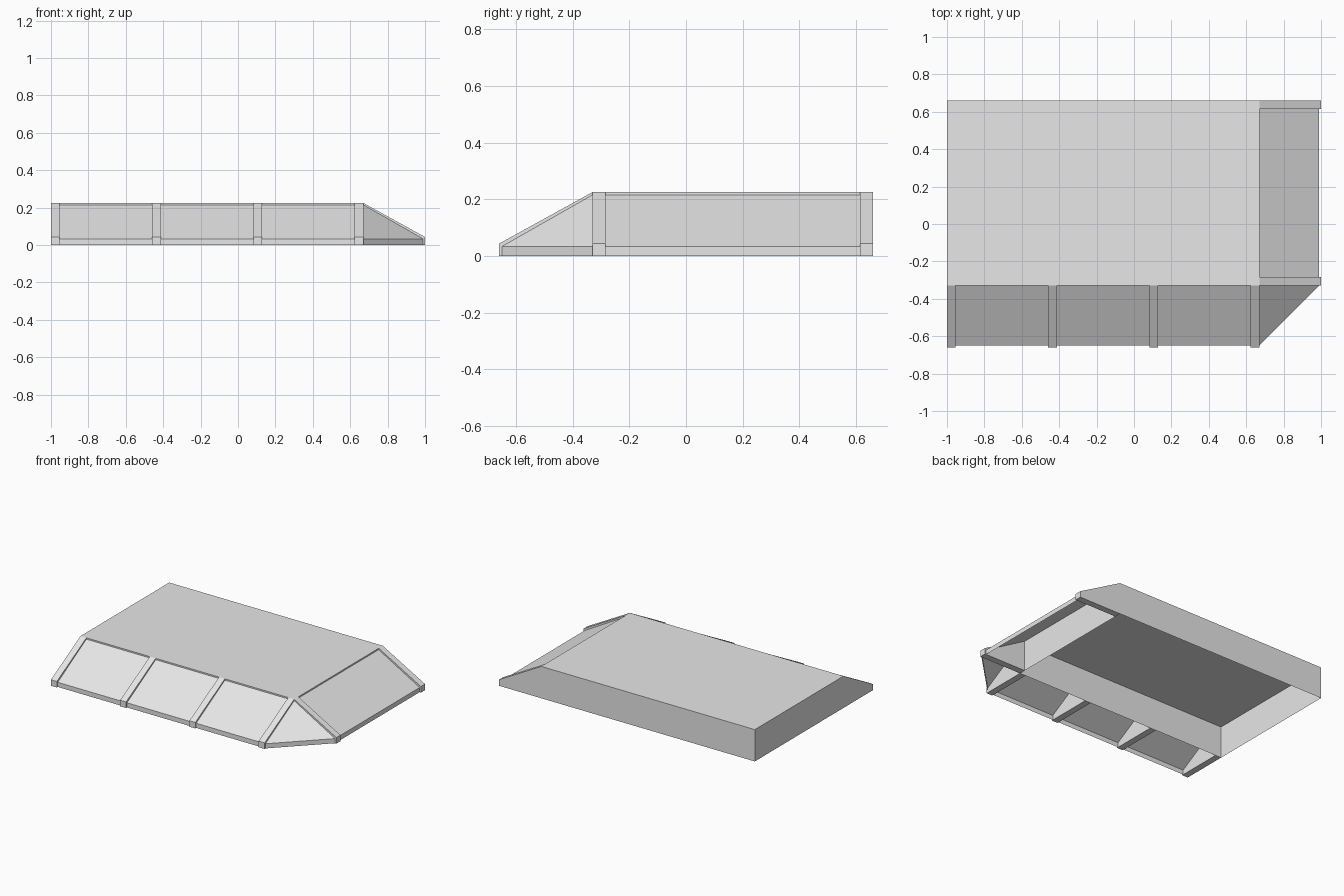
import bpy

cube = bpy.data.objects.get("Cube")
if cube:
    bpy.data.objects.remove(cube, do_unlink=True)

# Shared dimensions
LEFT, EDGE, FRONT, BACK = -1.0, 0.67, -0.33, 0.66   # deck outline
HEIGHT, LIP, RIB = 0.225, 0.043, 0.046              # deck height, rib toe height, rib width
RUN = 0.33                                          # horizontal reach of the slopes
INSET = 0.01                                        # panels sit just below the ribs

grey = bpy.data.materials.new("light_grey")
grey.use_nodes = True
grey.diffuse_color = (0.8, 0.8, 0.8, 1)
grey.node_tree.nodes["Principled BSDF"].inputs["Base Color"].default_value = (0.8, 0.8, 0.8, 1)


def make(name, verts, faces):
    mesh = bpy.data.meshes.new(name)
    mesh.from_pydata(verts, [], faces)
    mesh.materials.append(grey)
    mesh.update()
    obj = bpy.data.objects.new(name, mesh)
    bpy.context.collection.objects.link(obj)
    return obj


def front_point(run, along, z):
    return (along, FRONT - run, z)


def side_point(run, along, z):
    return (EDGE + run, along, z)


def rib(name, point, start):
    """Sloped prism leaning against the deck wall."""
    profile = [(0, 0), (RUN, 0), (RUN, LIP), (0, HEIGHT)]
    verts = [point(r, a, z) for a in (start, start + RIB) for r, z in profile]
    ends = [(0, 1, 2, 3), (7, 6, 5, 4)]
    sides = [(i, i + 4, (i + 1) % 4 + 4, (i + 1) % 4) for i in range(3)]
    make(name, verts, ends + sides)


def panel(name, a, b, tops):
    """Thin sheet: a short upright skirt, then a slope up to the deck."""
    low = LIP - INSET
    verts = [(*a, 0), (*b, 0), (*b, low), (*a, low)]
    verts += [(*t, HEIGHT - INSET) for t in tops]
    make(name, verts, [(0, 1, 2, 3), (3, 2, *range(4, len(verts)))])


# Main deck: a thin box open underneath
outline = [(LEFT, FRONT), (EDGE, FRONT), (EDGE, BACK), (LEFT, BACK)]
deck = [(*p, z) for z in (0, HEIGHT) for p in outline]
walls = [(i, (i + 1) % 4, (i + 1) % 4 + 4, i + 4) for i in range(4)]
make("deck", deck, walls + [(4, 5, 6, 7)])

# Front slope: evenly spaced ribs with panels between them
step = (EDGE - RIB - LEFT) / 3
toe = RUN - INSET
for i in range(4):
    x = LEFT + i * step
    rib(f"front_rib_{i + 1}", front_point, x)
    if i < 3:
        x0, x1 = x + RIB, x + step
        panel(f"front_panel_{i + 1}", (x0, FRONT - toe), (x1, FRONT - toe),
              [(x1, FRONT), (x0, FRONT)])

# Side slope: a rib at each end and one long panel
rib("side_rib_front", side_point, FRONT)
rib("side_rib_back", side_point, BACK - RIB)
y0, y1 = FRONT + RIB, BACK - RIB
panel("side_panel", (EDGE + toe, y0), (EDGE + toe, y1), [(EDGE, y1), (EDGE, y0)])

# Corner: triangular panel joining the two slopes
panel("corner_panel", (EDGE, FRONT - toe), (EDGE + toe, FRONT), [(EDGE, FRONT)])
